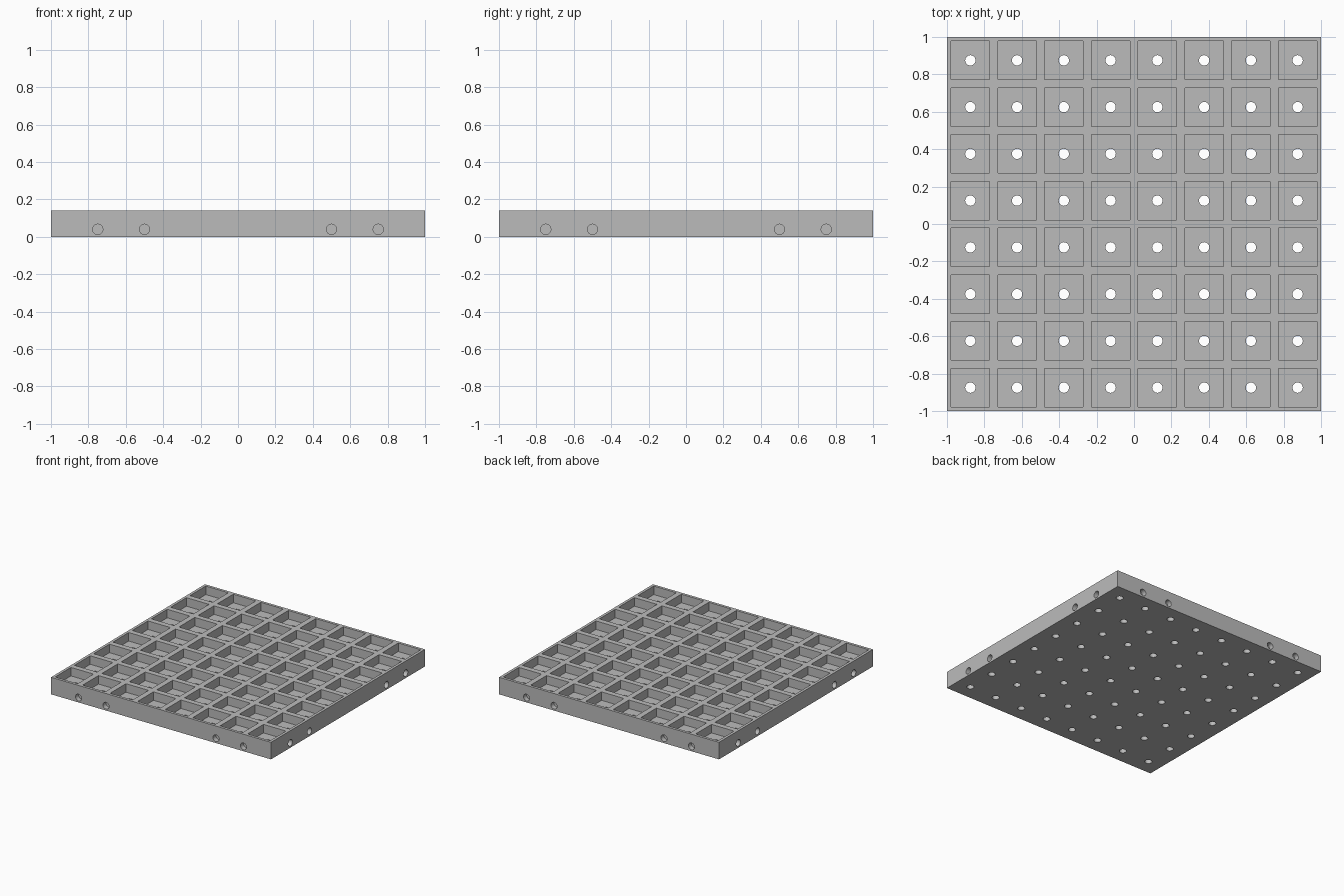
import bpy, bmesh, math
from mathutils import Matrix, Vector

old = bpy.data.objects.get("Cube")
if old:
    bpy.data.objects.remove(old, do_unlink=True)

HEIGHT, FLOOR = 0.14, 0.07
CELL, POCKET = 0.25, 0.205
HOLE_R, SIDE_Z, SIDE_DEPTH = 0.0275, 0.04, 0.04
CENTRES = [(i - 3.5) * CELL for i in range(8)]

grey = bpy.data.materials.new("plain grey")
grey.use_nodes = True
grey.diffuse_color = (0.5, 0.5, 0.5, 1)
grey.node_tree.nodes["Principled BSDF"].inputs["Base Color"].default_value = (0.5, 0.5, 0.5, 1)


def box(bm, size, centre):
    m = Matrix.Translation(centre) @ Matrix.Diagonal((*size, 1))
    bmesh.ops.create_cube(bm, size=1, matrix=m)


def rod(bm, length, centre, direction):
    turn = Vector(direction).to_track_quat('Z', 'Y').to_matrix().to_4x4()
    bmesh.ops.create_cone(bm, cap_ends=True, segments=32, radius1=HOLE_R, radius2=HOLE_R,
                          depth=length, matrix=Matrix.Translation(centre) @ turn)


def make(name, bm):
    mesh = bpy.data.meshes.new(name)
    bm.to_mesh(mesh)
    bm.free()
    mesh.materials.append(grey)
    obj = bpy.data.objects.new(name, mesh)
    bpy.context.collection.objects.link(obj)
    return obj


# Solid slab
bm = bmesh.new()
box(bm, (2, 2, HEIGHT), (0, 0, HEIGHT / 2))
tray = make("grid_tray", bm)

# Square pockets, and the round hole through each floor
pockets, drains = bmesh.new(), bmesh.new()
for x in CENTRES:
    for y in CENTRES:
        box(pockets, (POCKET, POCKET, HEIGHT), (x, y, FLOOR + HEIGHT / 2))
        rod(drains, 2 * HEIGHT, (x, y, FLOOR), (0, 0, 1))

# Blind round sockets on all four edges
sockets = bmesh.new()
for side in (-1, 1):
    for t in (-0.75, -0.5, 0.5, 0.75):
        rod(sockets, 2 * SIDE_DEPTH, (t, side, SIDE_Z), (0, 1, 0))
        rod(sockets, 2 * SIDE_DEPTH, (side, t, SIDE_Z), (1, 0, 0))

# Cut everything out of the slab
cutters = [make("pocket_cutter", pockets), make("floor_hole_cutter", drains),
           make("side_socket_cutter", sockets)]
bpy.ops.object.select_all(action='DESELECT')
tray.select_set(True)
bpy.context.view_layer.objects.active = tray
for cutter in cutters:
    cutter.hide_render = True
    cut = tray.modifiers.new(cutter.name, 'BOOLEAN')
    cut.operation = 'DIFFERENCE'
    cut.solver = 'EXACT'
    cut.object = cutter
    bpy.ops.object.modifier_apply(modifier=cut.name)
for cutter in cutters:
    bpy.data.objects.remove(cutter, do_unlink=True)

bpy.ops.object.shade_smooth_by_angle(angle=math.radians(30))
